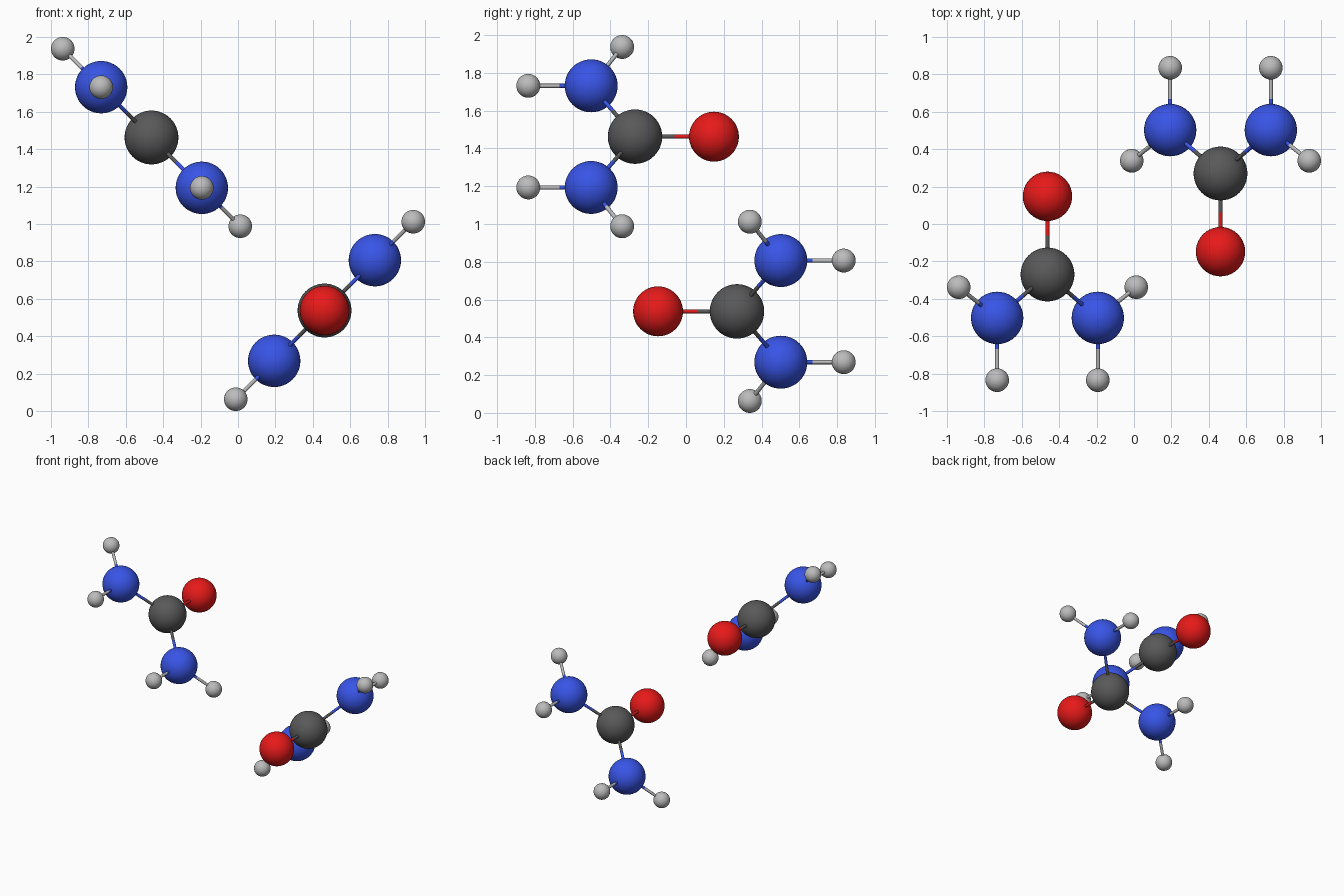
import bpy
from mathutils import Vector

if "Cube" in bpy.data.objects:
    bpy.data.objects.remove(bpy.data.objects["Cube"])

BOND_RADIUS = 0.011

# element: (sphere radius, colour)
ELEMENTS = {
    "carbon": (0.144, (0.10, 0.10, 0.10, 1)),
    "nitrogen": (0.140, (0.04, 0.09, 0.80, 1)),
    "oxygen": (0.132, (0.80, 0.01, 0.01, 1)),
    "hydrogen": (0.063, (0.50, 0.50, 0.50, 1)),
}
MATERIALS = {}
for element, (_, colour) in ELEMENTS.items():
    MATERIALS[element] = bpy.data.materials.new(element)
    MATERIALS[element].diffuse_color = colour


def finish(name, element):
    ob = bpy.context.object
    ob.name = name
    ob.data.materials.append(MATERIALS[element])
    bpy.ops.object.shade_smooth_by_angle()
    return ob


def atom(name, element, pos):
    bpy.ops.mesh.primitive_uv_sphere_add(
        segments=40, ring_count=24, radius=ELEMENTS[element][0], location=pos)
    finish(name, element)


def half_bond(name, element, start, end):
    axis = end - start
    bpy.ops.mesh.primitive_cylinder_add(
        vertices=16, radius=BOND_RADIUS, depth=axis.length,
        location=(start + end) / 2,
        rotation=axis.to_track_quat("Z", "Y").to_euler())
    finish(name, element)


# atoms of one flat molecule: (element, distance along arm diagonal, y)
ATOMS = {
    "carbon": ("carbon", 0, -0.27),
    "oxygen": ("oxygen", 0, 0.148),
}
BONDS = [("carbon", "oxygen")]
for side, s in (("upper", 1), ("lower", -1)):
    n, inner, outer = (f"{side}_{p}" for p in
                       ("nitrogen", "inner_hydrogen", "outer_hydrogen"))
    ATOMS[n] = ("nitrogen", s * 0.269, -0.502)
    ATOMS[inner] = ("hydrogen", s * 0.269, -0.835)
    ATOMS[outer] = ("hydrogen", s * 0.4745, -0.338)
    BONDS += [("carbon", n), (n, inner), (n, outer)]

# two molecules, the lower one turned half way round the vertical axis
for label, turn, height in (("top", 1, 1.4625), ("bottom", -1, 0.5375)):
    pos = {}
    for name, (element, d, y) in ATOMS.items():
        pos[name] = Vector((turn * (-0.4625 - d), turn * y, height + d))
        atom(f"{label}_{name}", element, pos[name])
    # each bond is two halves coloured like their atoms
    for a, b in BONDS:
        middle = (pos[a] + pos[b]) / 2
        for end, other in ((a, b), (b, a)):
            half_bond(f"{label}_bond_{end}_to_{other}", ATOMS[end][0],
                      pos[end], middle)

for m in bpy.data.materials:
    if m.users and not m.is_grease_pencil:
        m.use_nodes = True
        m.node_tree.nodes["Principled BSDF"].inputs["Base Color"].default_value = m.diffuse_color
